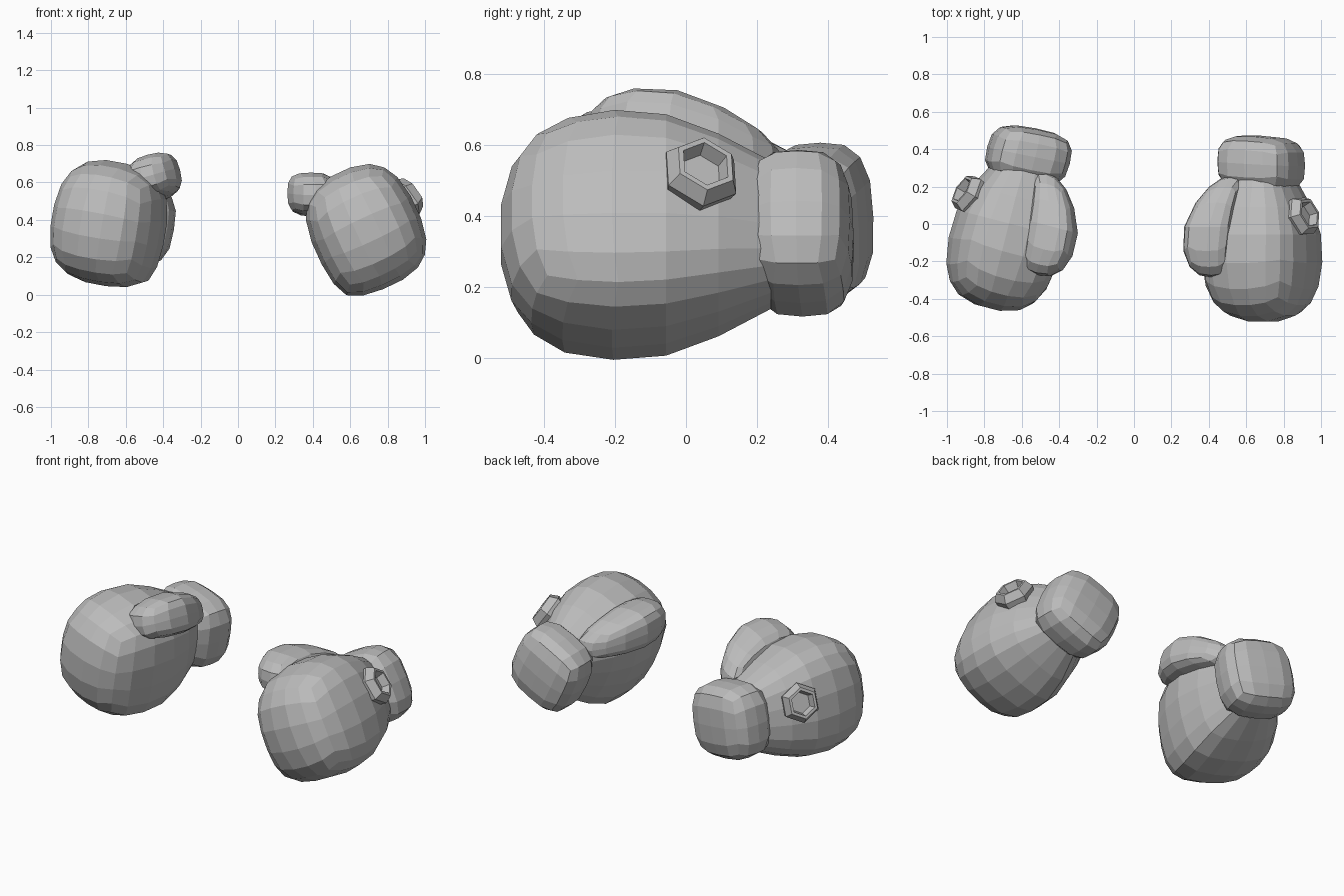
import bpy, bmesh, math
from mathutils import Matrix, Vector

if "Cube" in bpy.data.objects:
    bpy.data.objects.remove(bpy.data.objects["Cube"], do_unlink=True)

grey = bpy.data.materials.new("plain_grey")
grey.use_nodes = True
GREY = (0.5, 0.5, 0.5, 1)
grey.diffuse_color = GREY
grey.node_tree.nodes["Principled BSDF"].inputs["Base Color"].default_value = GREY


def finish(bm, name, place):
    """Place the mesh in the world and make a flat-shaded object of it."""
    bmesh.ops.recalc_face_normals(bm, faces=bm.faces)
    bm.transform(place)
    if place.determinant() < 0:
        bmesh.ops.reverse_faces(bm, faces=bm.faces)
    mesh = bpy.data.meshes.new(name)
    bm.to_mesh(mesh)
    bm.free()
    mesh.materials.append(grey)
    bpy.context.collection.objects.link(bpy.data.objects.new(name, mesh))


def rounded(p, n):
    """Pull a point of a cube onto a superellipsoid with exponent n."""
    a = [abs(c) for c in p]
    r = sum(c ** n for c in a) ** (1 / n)
    return p * (max(a) / max(r, 1e-6))


def shaped_cube(name, cuts, shape, place):
    bm = bmesh.new()
    bmesh.ops.create_cube(bm, size=2)
    bmesh.ops.subdivide_edges(bm, edges=bm.edges[:], cuts=cuts, use_grid_fill=True)
    for v in bm.verts:
        v.co = shape(v.co.copy())
    finish(bm, name, place)


# Fist: round at the front, tapering to the wrist, squarer at the palm edge
def fist_shape(p):
    front, back = min(p.y, 0), max(p.y, 0)
    n = 2.65 + 1.2 * max(0, -p.x) * max(0, -p.z) * (1 + 0.7 * front)
    q = rounded(Vector((p.x, front, p.z)), n)
    x = 0.01 + (0.288 if q.x > 0 else 0.303) * q.x * (1 - 0.46 * back ** 1.8)
    z = -0.01 + (0.345 if q.z > 0 else 0.325) * q.z * (1 - 0.4 * back ** 1.4)
    y = -0.13 + (0.395 * q.y if p.y < 0 else 0.37 * p.y)
    return Vector((x, y, z))


# Cuff: fat rounded block behind the wrist, turned slightly inward
def cuff_shape(p):
    q = rounded(p, 3.2)
    return Vector((0.217 * q.x, 0.322 + 0.15 * q.y - 0.012 * q.x, 0.217 * q.z))


# Thumb: bent along the upper inner edge of the fist, its section turned level
def thumb_shape(p):
    q = rounded(p, 3.0)
    s = q.y
    slim = 1 - 0.25 * max(s, 0)
    dx, dz = 0.13 * q.x * slim, 0.115 * q.z * slim
    x = -0.178 + 0.035 * s + 0.05 * s * s
    z = 0.285 - 0.05 * s - 0.06 * s * s
    return Vector((x + 0.91 * dx + 0.42 * dz, -0.015 + 0.27 * s, z - 0.42 * dx + 0.91 * dz))


# Button: six-sided ring with a sunken floor
def button(name, place):
    profile = [(0.1, -0.06), (0.115, 0.0), (0.09, 0.045), (0.073, 0.045), (0.06, 0.0)]
    bm = bmesh.new()
    rings = []
    for r, h in profile:
        rings.append([bm.verts.new((r * math.cos(i * math.pi / 3),
                                    r * math.sin(i * math.pi / 3), h)) for i in range(6)])
    for a, b in zip(rings, rings[1:]):
        for i in range(6):
            j = (i + 1) % 6
            bm.faces.new((a[i], a[j], b[j], b[i]))
    bm.faces.new(rings[0])
    bm.faces.new(rings[-1])
    normal = Vector((0.94, 0.28, 0.18)).normalized()
    up = Vector((0, 0, 1))
    up = (up - normal * up.dot(normal)).normalized()
    side = normal.cross(up)
    axes = Matrix((up, side, normal)).transposed().to_4x4()
    finish(bm, name, place @ Matrix.Translation((0.275, 0.043, 0.06)) @ axes)


def glove(side, place):
    shaped_cube(side + "_fist", 4, fist_shape, place)
    shaped_cube(side + "_cuff", 3, cuff_shape, place)
    shaped_cube(side + "_thumb", 3, thumb_shape, place)
    button(side + "_button", place)


def turn(deg, axis):
    return Matrix.Rotation(math.radians(deg), 4, axis)


# Two gloves: the right one is mirrored and turned a little differently
glove("left", Matrix.Translation((0.68, 0, 0.352)) @ turn(-25, 'Y'))
glove("right", Matrix.Translation((-0.645, 0.055, 0.382)) @ turn(-14.5, 'Z') @ turn(10, 'Y')
      @ Matrix.Diagonal((-1, 1, 1, 1)))
